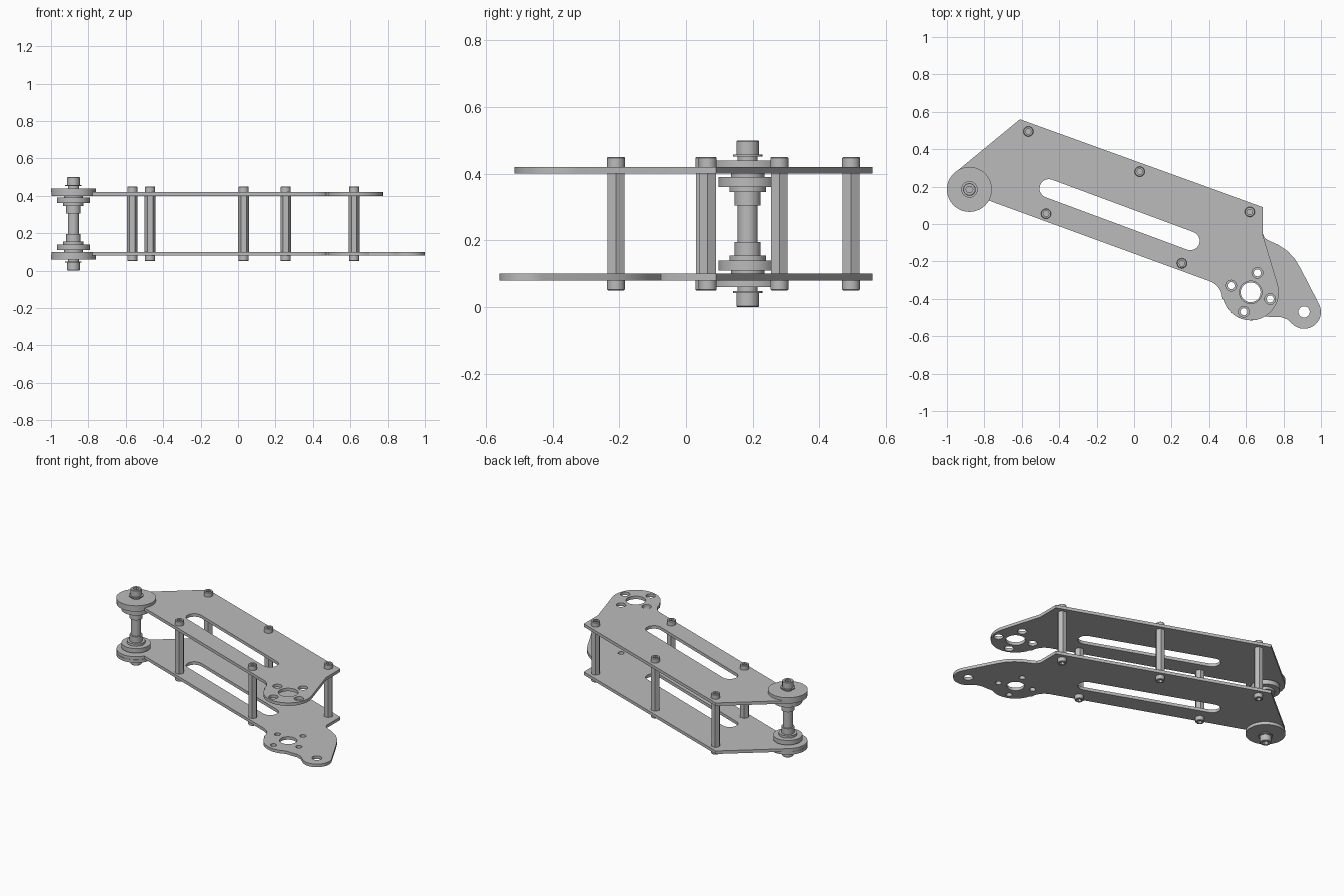
import bpy, bmesh
from math import sin, cos, pi, radians

cube = bpy.data.objects.get("Cube")
if cube:
    bpy.data.objects.remove(cube, do_unlink=True)

metal = bpy.data.materials.new("grey_metal")
GREY = (0.5, 0.5, 0.5, 1)
metal.diffuse_color = GREY
metal.use_nodes = True
metal.node_tree.nodes["Principled BSDF"].inputs["Base Color"].default_value = GREY

AXLE = (-0.88, 0.185)
HUB = (0.625, -0.365)
TAIL = (0.91, -0.47)
POSTS = [(-0.565, 0.495), (0.03, 0.28), (0.62, 0.065), (-0.47, 0.055), (0.255, -0.21)]


def arc(centre, r, start, end, n=20):
    """Points along an arc, angles in degrees."""
    angles = [radians(start + (end - start) * i / n) for i in range(n + 1)]
    return [(centre[0] + r * cos(a), centre[1] + r * sin(a)) for a in angles]


def circle(centre, r, n=32):
    return arc(centre, r, 0, 360, n)[:-1]


def finish(obj):
    """Merge seams, face outwards, smooth the round parts."""
    bm = bmesh.new()
    bm.from_mesh(obj.data)
    bmesh.ops.remove_doubles(bm, verts=bm.verts, dist=0.00005)
    bmesh.ops.recalc_face_normals(bm, faces=bm.faces)
    bm.to_mesh(obj.data)
    bm.free()
    obj.data.materials.clear()
    obj.data.materials.append(metal)
    bpy.ops.object.select_all(action='DESELECT')
    obj.select_set(True)
    bpy.context.view_layer.objects.active = obj
    bpy.ops.object.shade_smooth_by_angle(angle=radians(30))


def plate(name, z, loops):
    """Sheet with holes: the first loop is the outline, the rest are cut out."""
    curve = bpy.data.curves.new(name, 'CURVE')
    curve.dimensions = '2D'
    curve.fill_mode = 'BOTH'
    curve.extrude = 0.01
    for loop in loops:
        spline = curve.splines.new('POLY')
        spline.points.add(len(loop) - 1)
        for point, (x, y) in zip(spline.points, loop):
            point.co = (x, y, 0, 1)
        spline.use_cyclic_u = True
    obj = bpy.data.objects.new(name, curve)
    bpy.context.collection.objects.link(obj)
    obj.location.z = z
    bpy.ops.object.select_all(action='DESELECT')
    obj.select_set(True)
    bpy.context.view_layer.objects.active = obj
    bpy.ops.object.convert(target='MESH')
    finish(bpy.context.view_layer.objects.active)


def lathe(name, centre, profile, sides=24, flip=False):
    """Turn (radius, height) pairs; a third entry makes that ring hexagonal."""
    bm = bmesh.new()
    rings = []
    for r, z, *hexagon in profile:
        ring = []
        for i in range(sides):
            a = 2 * pi * i / sides
            rad = r * cos(pi / 6) / cos(a % (pi / 3) - pi / 6) if hexagon else r
            ring.append(bm.verts.new((rad * cos(a), rad * sin(a), 0.5 - z if flip else z)))
        rings.append(ring)
    for low, high in zip(rings, rings[1:]):
        for i in range(sides):
            j = (i + 1) % sides
            bm.faces.new((low[i], low[j], high[j], high[i]))
    bm.faces.new(rings[0][::-1])
    bm.faces.new(rings[-1])
    mesh = bpy.data.meshes.new(name)
    bm.to_mesh(mesh)
    bm.free()
    obj = bpy.data.objects.new(name, mesh)
    bpy.context.collection.objects.link(obj)
    obj.location = (*centre, 0)
    finish(obj)


# Shared plate edge, from the upper right corner round to the hub
body = [(0.69, 0.09), (-0.61, 0.56)]
body += arc(AXLE, 0.118, 129, 330)
body += arc((0.37, -0.40), 0.10, 70, 0, 8)
slot = arc((-0.455, 0.19), 0.05, 70, 250, 12) + arc((0.30, -0.09), 0.05, -110, 70, 12)


def hub_holes(bore, bolt):
    ring = [arc(HUB, 0.11, a, a, 1)[0] for a in (-19, 71, 161, 251)]
    return [slot, circle(HUB, bore)] + [circle(p, bolt, 20) for p in ring]


# Upper plate ends in a round hub
upper = body + arc(HUB, 0.15, 195, 376) + [(0.69, -0.06)]
plate("upper_plate", 0.41, [upper] + hub_holes(0.06, 0.029))

# Lower plate carries an extra tail lug
lower = body + arc(HUB, 0.15, 195, 300)
lower += [(0.74, -0.497), (0.785, -0.497), (0.82, -0.51)]
lower += arc(TAIL, 0.09, 225, 385)
lower += [(0.89, -0.235), (0.86, -0.185), (0.82, -0.143), (0.77, -0.11),
          (0.72, -0.088), (0.70, -0.075), (0.69, -0.05)]
plate("lower_plate", 0.09, [lower, circle(TAIL, 0.03)] + hub_holes(0.053, 0.019))

# Hexagonal standoffs with socket screws at both ends
screw = [(0.012, 0.42), (0.027, 0.42), (0.027, 0.447), (0.024, 0.45),
         (0.016, 0.45, 1), (0.016, 0.432, 1)]
for n, post in enumerate(POSTS, 1):
    lathe(f"standoff_{n}", post, [(0.029, 0.10), (0.029, 0.40)], sides=6)
    lathe(f"upper_screw_{n}", post, screw)
    lathe(f"lower_screw_{n}", post, screw, flip=True)

# Axle with matching hardware at each end
lathe("axle_shaft", AXLE, [(0.03, 0.04), (0.03, 0.46)], sides=32)
disc = [(0.03, 0.42), (0.12, 0.42), (0.12, 0.44), (0.03, 0.44)]
flange = [(0.03, 0.305), (0.039, 0.305), (0.039, 0.345), (0.055, 0.345), (0.055, 0.36),
          (0.088, 0.36), (0.088, 0.39), (0.05, 0.39), (0.05, 0.40), (0.03, 0.40)]
washer = [(0.03, 0.452), (0.044, 0.452), (0.044, 0.458), (0.03, 0.458)]
end_screw = [(0.02, 0.458), (0.034, 0.458), (0.034, 0.497), (0.031, 0.50),
             (0.019, 0.50, 1), (0.019, 0.475, 1)]
for side, flip in (("upper", False), ("lower", True)):
    lathe(side + "_hub_disc", AXLE, disc, 48, flip)
    lathe(side + "_bearing_flange", AXLE, flange, 48, flip)
    lathe(side + "_washer", AXLE, washer, 24, flip)
    lathe(side + "_axle_screw", AXLE, end_screw, 24, flip)
